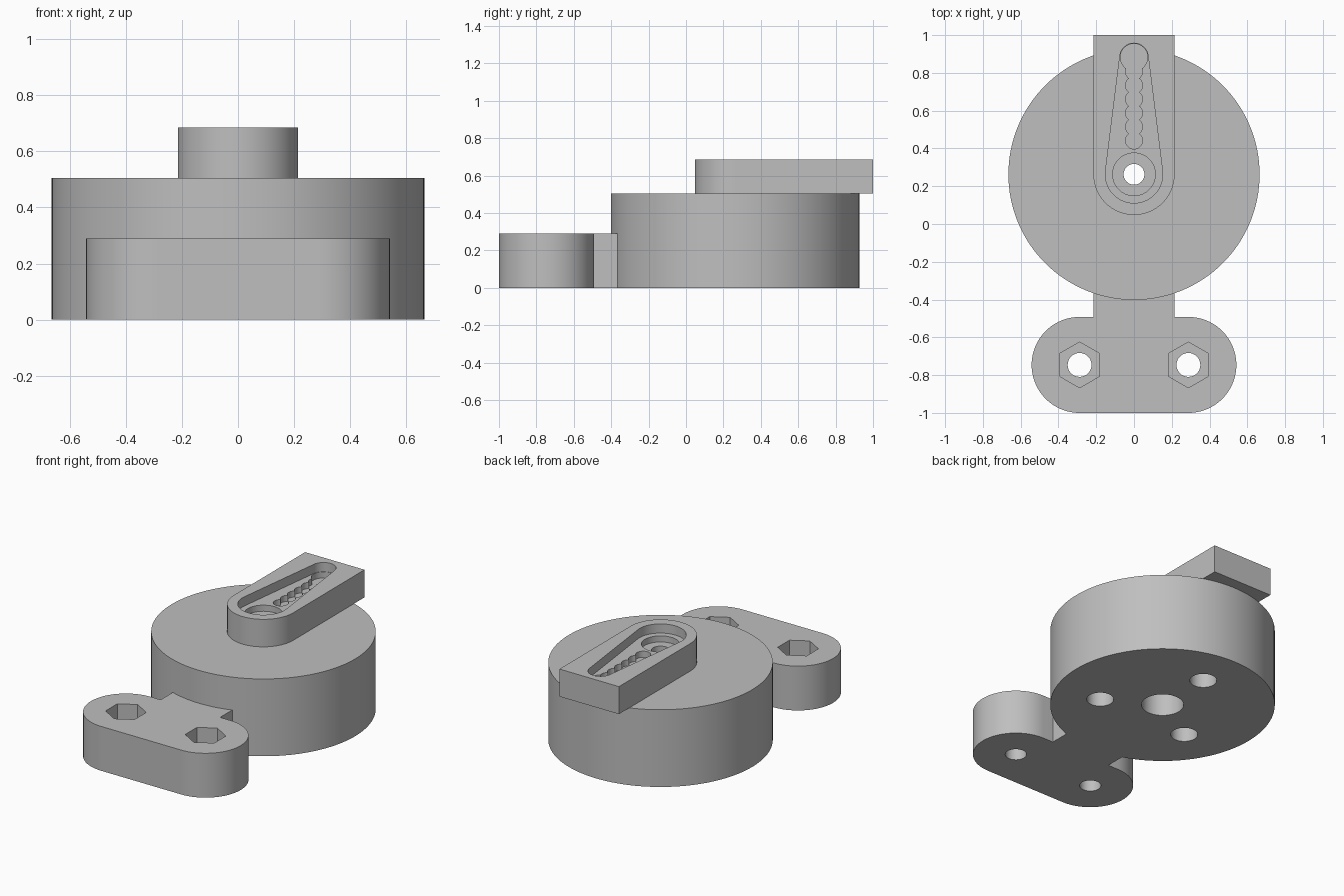
import bpy
import bmesh
import math

if "Cube" in bpy.data.objects:
    bpy.data.objects.remove(bpy.data.objects["Cube"], do_unlink=True)

grey = bpy.data.materials.new("plain grey")
grey.use_nodes = True
COLOUR = (0.52, 0.52, 0.52, 1)
grey.diffuse_color = COLOUR
grey.node_tree.nodes["Principled BSDF"].inputs["Base Color"].default_value = COLOUR

AXIS_Y = 0.263      # centre of the drum and the pivot
DRUM_TOP = 0.505
ARM_TOP = 0.685
FOOT_TOP = 0.29


def arc(x, y, radius, start, end, steps=48):
    """Points on an arc, angles in degrees."""
    angles = [math.radians(start + (end - start) * i / steps) for i in range(steps + 1)]
    return [(x + radius * math.cos(a), y + radius * math.sin(a)) for a in angles]


def circle(x, y, radius, sides=64, start=0):
    return arc(x, y, radius, start, start + 360, sides)[:-1]


def prism(name, outline, bottom, top):
    """Upright solid with the given counter-clockwise outline."""
    bm = bmesh.new()
    face = bm.faces.new([bm.verts.new((x, y, bottom)) for x, y in outline])
    new = bmesh.ops.extrude_face_region(bm, geom=[face])["geom"]
    verts = [v for v in new if isinstance(v, bmesh.types.BMVert)]
    bmesh.ops.translate(bm, verts=verts, vec=(0, 0, top - bottom))
    bmesh.ops.recalc_face_normals(bm, faces=bm.faces)
    mesh = bpy.data.meshes.new(name)
    bm.to_mesh(mesh)
    bm.free()
    mesh.materials.append(grey)
    obj = bpy.data.objects.new(name, mesh)
    bpy.context.collection.objects.link(obj)
    return obj


def combine(target, tool, operation):
    """Apply a boolean and remove the tool."""
    mod = target.modifiers.new(operation, 'BOOLEAN')
    mod.operation = operation
    mod.solver = 'EXACT'
    mod.object = tool
    bpy.context.view_layer.objects.active = target
    bpy.ops.object.modifier_apply(modifier=mod.name)
    bpy.data.objects.remove(tool, do_unlink=True)


def cut(target, outline, bottom, top):
    combine(target, prism("cutter", outline, bottom, top), 'DIFFERENCE')


# Drum joined to the bolted foot by a short neck
base = prism("drum_and_foot", circle(0, AXIS_Y, 0.665, 128), 0, DRUM_TOP)
foot_outline = (arc(-0.288, -0.746, 0.254, 90, 270) + arc(0.288, -0.746, 0.254, -90, 90)
                + [(0.215, -0.492), (0.215, -0.2), (-0.215, -0.2), (-0.215, -0.492)])
combine(base, prism("foot", foot_outline, 0, FOOT_TOP), 'UNION')

# Bolt holes with hexagonal nut pockets
for x in (-0.288, 0.288):
    cut(base, circle(x, -0.746, 0.063), -0.1, 0.4)
    cut(base, circle(x, -0.746, 0.121, 6, 30), FOOT_TOP - 0.13, 0.4)

# Stepped pivot bore and three blind holes underneath
cut(base, circle(0, AXIS_Y, 0.055), -0.1, 0.6)
cut(base, circle(0, AXIS_Y, 0.125), -0.1, 0.3)
for turn in (90, 210, 330):
    a = math.radians(turn)
    cut(base, circle(0.375 * math.cos(a), AXIS_Y + 0.375 * math.sin(a), 0.08), -0.1, 0.3)

# Arm with a rounded front end and a square overhanging back end
arm = prism("arm", arc(0, AXIS_Y, 0.215, 180, 360) + [(0.215, 1), (-0.215, 1)],
            DRUM_TOP, ARM_TOP)

# Tapered recess, round hub seat and pivot hole
TIP_Y = 0.882
lean = math.degrees(math.asin((0.152 - 0.075) / (TIP_Y - AXIS_Y)))
recess = (arc(0, AXIS_Y, 0.152, 180 - lean, 360 + lean)
          + arc(0, TIP_Y, 0.075, lean, 180 - lean))
cut(arm, recess, ARM_TOP - 0.06, 0.8)
cut(arm, circle(0, AXIS_Y, 0.113), ARM_TOP - 0.1, 0.8)
cut(arm, circle(0, AXIS_Y, 0.055), 0.4, 0.8)

# Scalloped slot running into the round tip pocket
SLOT_FLOOR = ARM_TOP - 0.1
cut(arm, circle(0, TIP_Y, 0.072), SLOT_FLOOR, 0.8)
for i in range(6):
    cut(arm, circle(0, 0.442 + 0.073 * i, 0.045, 32), SLOT_FLOOR, 0.8)

# Smooth the round walls, keep the edges crisp
for obj in (base, arm):
    bpy.ops.object.select_all(action='DESELECT')
    obj.select_set(True)
    bpy.context.view_layer.objects.active = obj
    bpy.ops.object.shade_smooth_by_angle(angle=math.radians(30))
